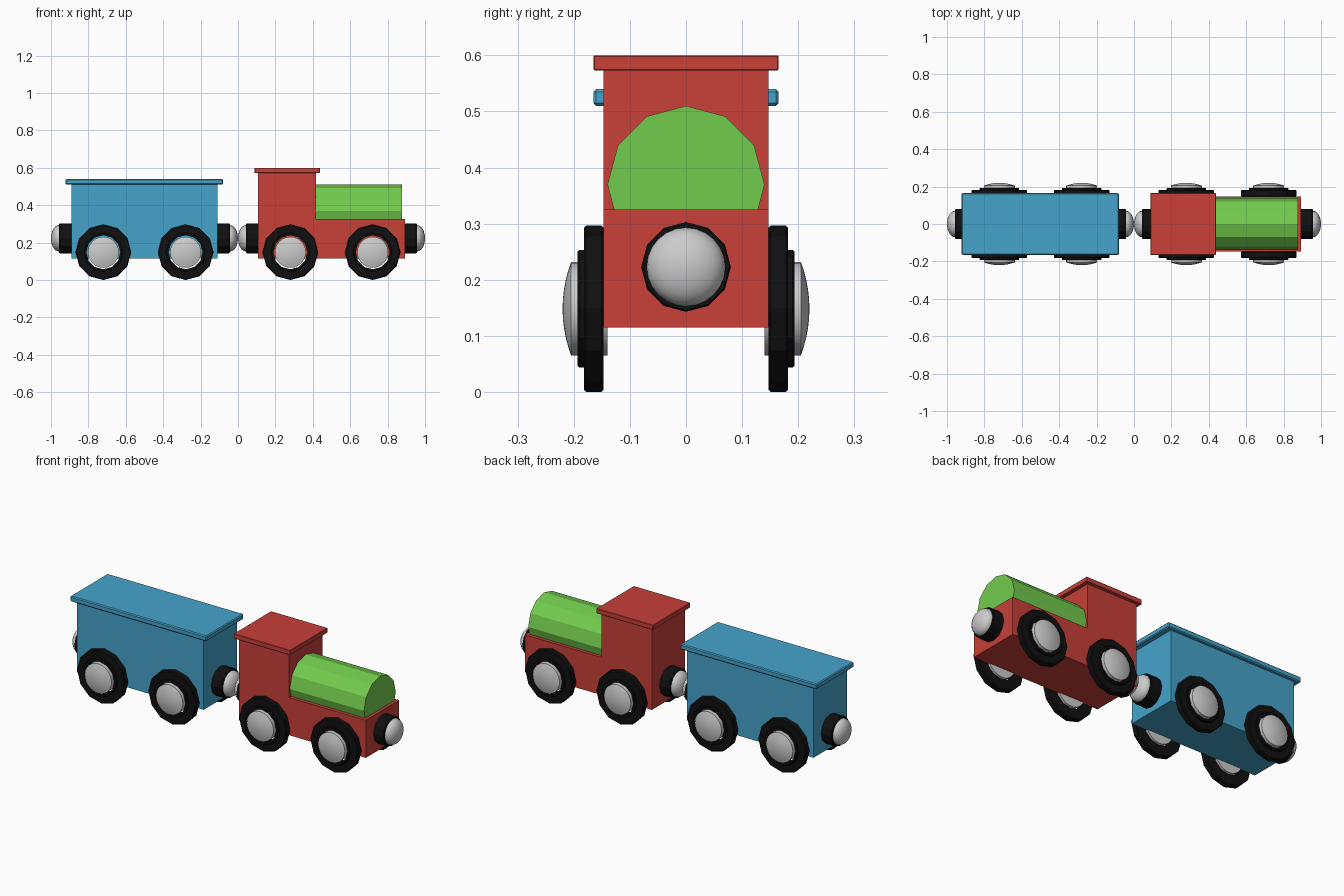
import bpy, bmesh
from math import sin, cos, pi, radians

if "Cube" in bpy.data.objects:
    bpy.data.objects.remove(bpy.data.objects["Cube"])


def material(name, rgb):
    m = bpy.data.materials.new(name)
    m.diffuse_color = (*rgb, 1)
    m.use_nodes = True
    m.node_tree.nodes["Principled BSDF"].inputs["Base Color"].default_value = m.diffuse_color
    return m


RED = material("red_paint", (0.58, 0.05, 0.04))
BLUE = material("blue_paint", (0.06, 0.37, 0.60))
GREEN = material("green_paint", (0.17, 0.60, 0.075))
BLACK = material("black_rubber", (0.005, 0.005, 0.005))


def finish(bm, name, mat=None, smooth=False):
    bmesh.ops.recalc_face_normals(bm, faces=bm.faces)
    me = bpy.data.meshes.new(name)
    bm.to_mesh(me)
    bm.free()
    ob = bpy.data.objects.new(name, me)
    bpy.context.collection.objects.link(ob)
    if mat:
        me.materials.append(mat)
    if smooth:
        bpy.context.view_layer.objects.active = ob
        ob.select_set(True)
        bpy.ops.object.shade_smooth_by_angle(angle=radians(35))
        ob.select_set(False)
    return ob


def prism(name, points, half_width, mat, bevel=0, axis="y", span=None):
    """Extrude an outline: (x, z) across the width, or (y, z) along span in x."""
    bm = bmesh.new()
    ends = (-half_width, half_width) if axis == "y" else span
    rings = [[bm.verts.new((a, e, z) if axis == "y" else (e, a, z)) for a, z in points] for e in ends]
    n = len(points)
    for r in rings:
        bm.faces.new(r)
    for i in range(n):
        j = (i + 1) % n
        bm.faces.new((rings[0][i], rings[0][j], rings[1][j], rings[1][i]))
    ob = finish(bm, name, mat)
    if bevel:
        b = ob.modifiers.new("edge_bevel", "BEVEL")
        b.width, b.segments = bevel, 1
    return ob


def box(name, x0, x1, half_width, z0, z1, mat, bevel=0):
    return prism(name, [(x0, z0), (x1, z0), (x1, z1), (x0, z1)], half_width, mat, bevel)


def lathe(name, profile, centre, axis, side, segs, mat=None, ring=False, smooth=False):
    """Spin (radius, height) points about the x or y axis; side is +1 or -1."""
    bm = bmesh.new()
    cx, cy, cz = centre
    loops = []
    for r, h in profile:
        loop = []
        for k in range(segs):
            t = 2 * pi * k / segs
            u, v = r * sin(t), r * cos(t)
            co = (cx + side * h, cy + u, cz + v) if axis == "x" else (cx + u, cy + side * h, cz + v)
            loop.append(bm.verts.new(co))
        loops.append(loop)
    pairs = list(zip(loops, loops[1:]))
    if ring:
        pairs.append((loops[-1], loops[0]))
    for a, b in pairs:
        for k in range(segs):
            j = (k + 1) % segs
            bm.faces.new((a[k], a[j], b[j], b[k]))
    if not ring:
        bm.faces.new(loops[0])
        bm.faces.new(loops[-1])
    return finish(bm, name, mat, smooth)


# Stepped open tyre, domed hub and coupling profiles
TYRE = [(0.091, 0.147), (0.144, 0.147), (0.1485, 0.151), (0.1485, 0.178), (0.144, 0.182),
        (0.105, 0.182), (0.105, 0.190), (0.102, 0.193), (0.091, 0.193)]
HUB = [(0.083, 0.14), (0.083, 0.205)] + [
    (0.083 * cos(a), 0.205 + 0.015 * sin(a)) for a in (0.45, 0.75, 1.05, 1.3, 1.5)]
# shallow spherical cap for the hub face
HUB = HUB[:2] + [(0.083 * f, 0.205 + 0.015 * (1 - f * f)) for f in (0.8, 0.6, 0.4, 0.2, 0.02)]
BUFFER = [(0.08, 0.385), (0.08, 0.452), (0.077, 0.456)]
MAGNET = [(0.07, 0.44), (0.07, 0.458)] + [
    (0.07 * cos(a), 0.458 + 0.042 * sin(a)) for a in (0.25, 0.5, 0.75, 1.0, 1.25, 1.5, 1.56)]

# Running gear shared by both vehicles
for vehicle, cx in (("engine", 0.5), ("wagon", -0.5)):
    for dx, end in ((-0.22, "rear"), (0.22, "front")):
        for side, hand in ((-1, "right"), (1, "left")):
            tag = f"{vehicle}_{end}_{hand}"
            c = (cx + dx, 0, 0.1485)
            lathe(tag + "_tyre", TYRE, c, "y", side, 12, BLACK, ring=True)
            lathe(tag + "_hub", HUB, c, "y", side, 24, smooth=True)
    for side, end in ((-1, "rear"), (1, "front")):
        c = (cx, 0, 0.223)
        lathe(f"{vehicle}_{end}_coupling", BUFFER, c, "x", side, 12, BLACK)
        lathe(f"{vehicle}_{end}_magnet", MAGNET, c, "x", side, 24, smooth=True)

# Wagon
box("wagon_body", -0.89, -0.11, 0.147, 0.115, 0.52, BLUE)
box("wagon_lid", -0.922, -0.08, 0.165, 0.51, 0.54, BLUE, 0.005)

# Engine: stepped chassis and cab as one side outline
prism("engine_body", [(0.108, 0.115), (0.892, 0.115), (0.892, 0.325), (0.418, 0.325),
                      (0.418, 0.575), (0.108, 0.575)], 0.147, RED)
box("cab_roof", 0.088, 0.438, 0.165, 0.573, 0.60, RED, 0.002)

# Boiler: twelve-sided section cut flat where it sits on the chassis
section = [(0.14 * cos(k * pi / 6), 0.37 + 0.14 * sin(k * pi / 6)) for k in range(7)]
section += [(-0.128, 0.324), (0.128, 0.324)]
prism("boiler", section, 0, GREEN, axis="x", span=(0.416, 0.876))
